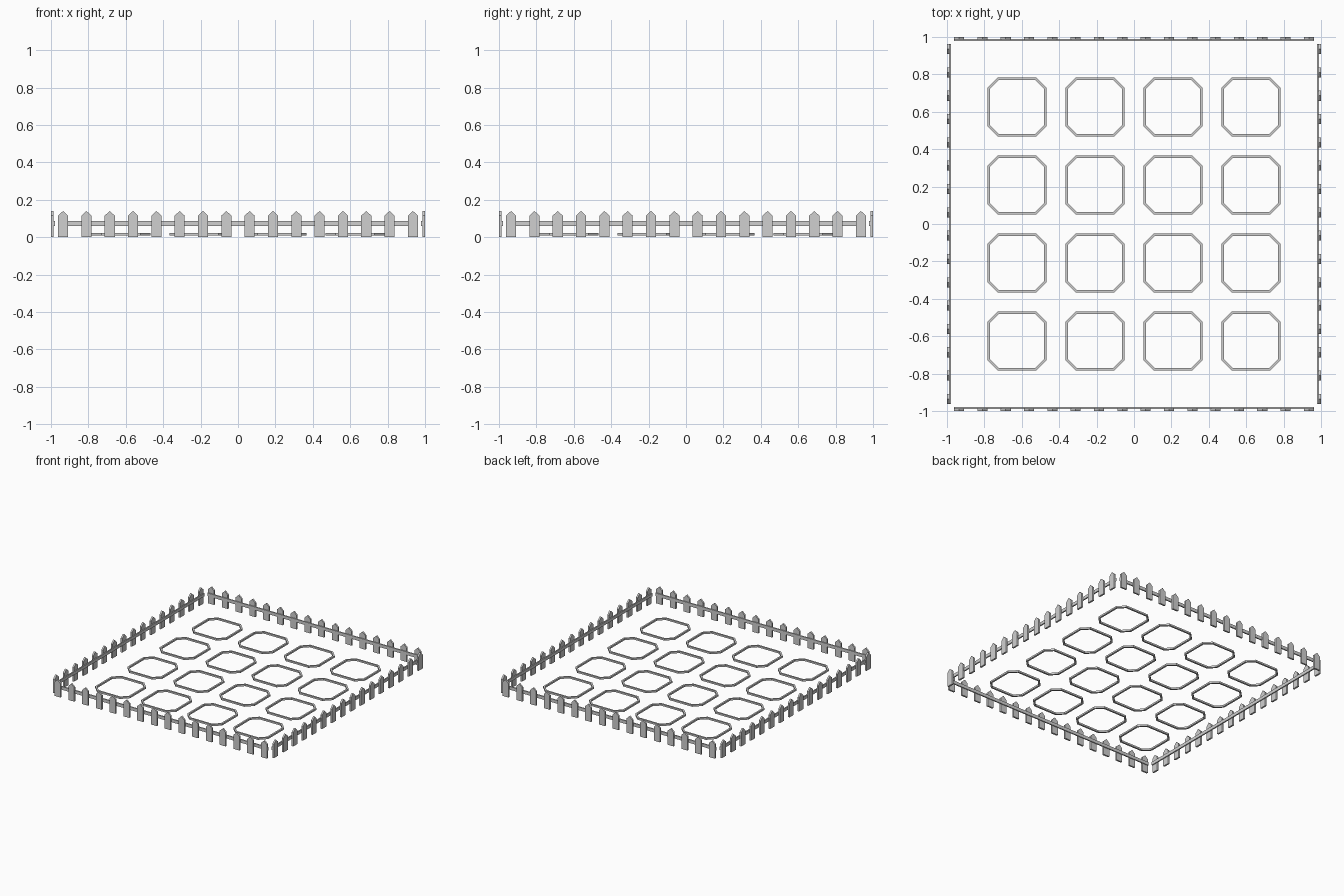
import bpy, bmesh, math
from mathutils import Matrix

cube = bpy.data.objects.get("Cube")
if cube:
    bpy.data.objects.remove(cube, do_unlink=True)

grey = bpy.data.materials.new("light grey")
grey.use_nodes = True
color = (0.63, 0.63, 0.63, 1)
grey.diffuse_color = color
grey.node_tree.nodes["Principled BSDF"].inputs["Base Color"].default_value = color


def finish(name, bm):
    bmesh.ops.recalc_face_normals(bm, faces=bm.faces)
    mesh = bpy.data.meshes.new(name)
    bm.to_mesh(mesh)
    bm.free()
    mesh.materials.append(grey)
    obj = bpy.data.objects.new(name, mesh)
    bpy.context.collection.objects.link(obj)
    return obj


def prism(bm, outline, y0, y1):
    """Extrude an x-z outline from y0 to y1."""
    face = bm.faces.new([bm.verts.new((x, y0, z)) for x, z in outline])
    ext = bmesh.ops.extrude_face_region(bm, geom=[face])
    verts = [v for v in ext["geom"] if isinstance(v, bmesh.types.BMVert)]
    bmesh.ops.translate(bm, verts=verts, vec=(0, y1 - y0, 0))
    bm.faces.new([bm.verts.new((x, y0, z)) for x, z in outline])
    bmesh.ops.remove_doubles(bm, verts=bm.verts, dist=0.0001)


# Fence: pointed pickets outside, one rail inside
PICKETS, SPACING, HALF = 16, 0.1247, 0.027
END = SPACING * (PICKETS - 1) / 2
for side, name in enumerate(("front", "right", "back", "left")):
    turn = Matrix.Rotation(side * math.pi / 2, 4, "Z")
    bm = bmesh.new()
    for i in range(PICKETS):
        x = i * SPACING - END
        prism(bm, [(x - HALF, 0), (x + HALF, 0), (x + HALF, 0.115),
                   (x, 0.14), (x - HALF, 0.115)], -1, -0.986)
    finish(name + "_pickets", bm).matrix_world = turn
    bm = bmesh.new()
    edge = END + HALF
    prism(bm, [(-edge, 0.061), (edge, 0.061), (edge, 0.087), (-edge, 0.087)],
          -0.988, -0.978)
    finish(name + "_rail", bm).matrix_world = turn


# Plot borders: square rings with cut corners
def octagon(half, cut):
    a = half - cut
    return [(a, half), (-a, half), (-half, a), (-half, -a),
            (-a, -half), (a, -half), (half, -a), (half, a)]


def border(name, x, y):
    bm = bmesh.new()
    loops = []
    for inset, z in ((0, 0.009), (0, 0.023), (0.014, 0.023), (0.014, 0.009)):
        points = octagon(0.158 - inset, 0.055 - inset * 0.586)
        loops.append([bm.verts.new((px, py, z)) for px, py in points])
    for k, loop in enumerate(loops):
        after = loops[(k + 1) % len(loops)]
        for i in range(8):
            j = (i + 1) % 8
            bm.faces.new((loop[i], loop[j], after[j], after[i]))
    finish(name, bm).location = (x, y, 0)


for row in range(4):
    for col in range(4):
        border(f"plot_border_{row + 1}_{col + 1}",
               (col - 1.5) * 0.417, (row - 1.5) * 0.417)
